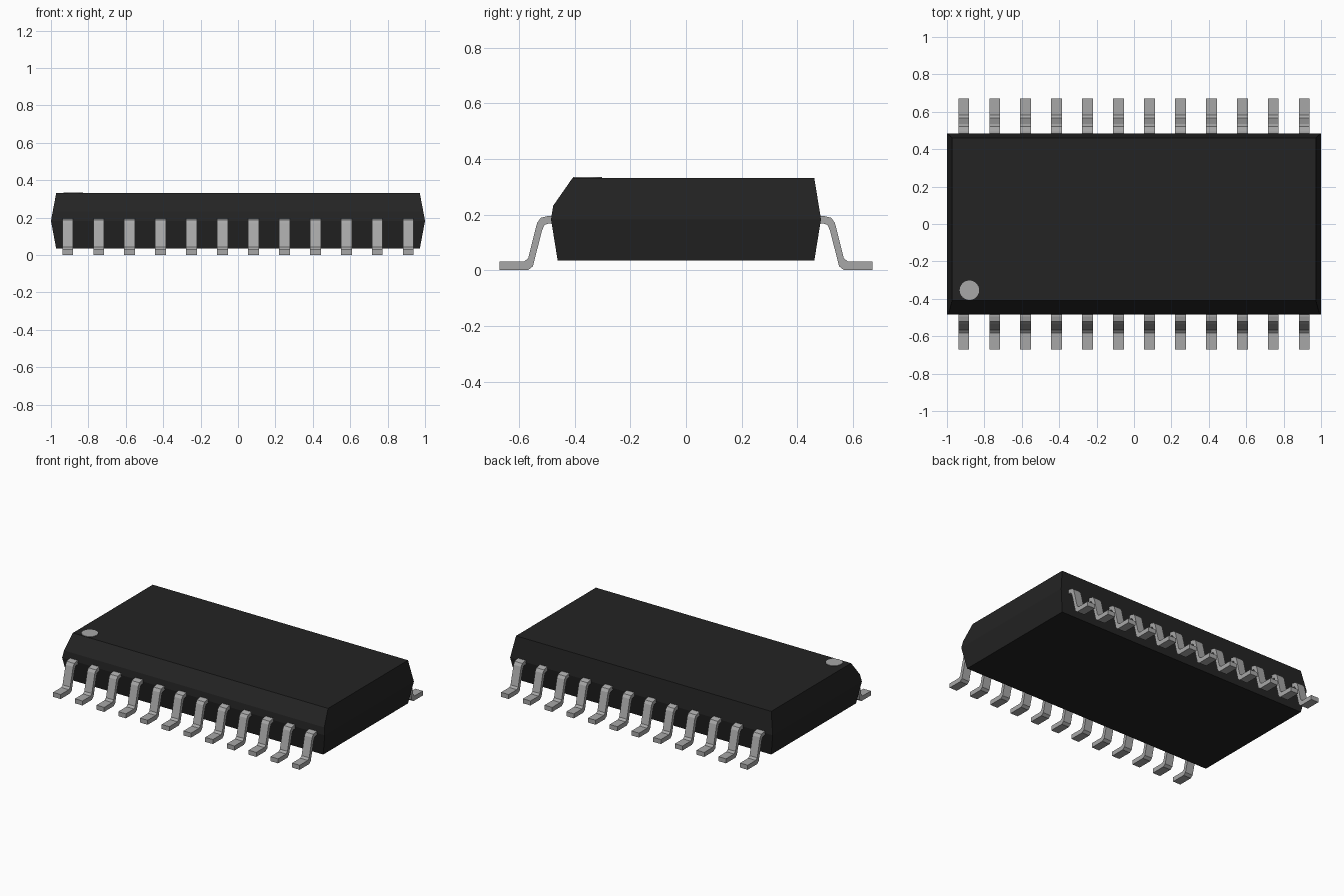
import bpy, bmesh, math
from mathutils import Vector

cube = bpy.data.objects.get("Cube")
if cube:
    bpy.data.objects.remove(cube, do_unlink=True)


def material(name, value):
    m = bpy.data.materials.new(name)
    m.use_nodes = True
    color = (value, value, value, 1)
    m.diffuse_color = color
    m.node_tree.nodes["Principled BSDF"].inputs["Base Color"].default_value = color
    return m


BLACK = material("black plastic", 0.017)
METAL = material("grey metal", 0.39)


def finish(bm, name, mat):
    bmesh.ops.recalc_face_normals(bm, faces=bm.faces[:])
    mesh = bpy.data.meshes.new(name)
    bm.to_mesh(mesh)
    bm.free()
    mesh.materials.append(mat)
    obj = bpy.data.objects.new(name, mesh)
    bpy.context.collection.objects.link(obj)
    return obj


# Package body: two tapered halves meeting at a mid seam
TOP = 0.331
bm = bmesh.new()
rings = []
for hx, hy, z in ((0.972, 0.461, 0.034), (1.0, 0.485, 0.183), (0.972, 0.461, TOP)):
    rings.append([bm.verts.new((sx * hx, sy * hy, z))
                  for sx, sy in ((-1, -1), (1, -1), (1, 1), (-1, 1))])
bm.faces.new(rings[0])
bm.faces.new(rings[2])
for low, high in zip(rings, rings[1:]):
    for i in range(4):
        j = (i + 1) % 4
        bm.faces.new((low[i], low[j], high[j], high[i]))
# Slanted edge along the front that marks the first row
a, b = Vector((0, -0.479, 0.229)), Vector((0, -0.408, TOP))
normal = Vector((0, -(b.z - a.z), b.y - a.y))
cut = bmesh.ops.bisect_plane(bm, geom=bm.verts[:] + bm.edges[:] + bm.faces[:],
                             plane_co=a, plane_no=normal, clear_outer=True)
rim = [e for e in cut["geom_cut"] if isinstance(e, bmesh.types.BMEdge)]
bmesh.ops.holes_fill(bm, edges=rim, sides=0)
finish(bm, "package_body", BLACK)

# Round marker beside the first lead
bm = bmesh.new()
bmesh.ops.create_cone(bm, cap_ends=True, segments=32, radius1=0.052, radius2=0.052, depth=0.006)
bmesh.ops.translate(bm, verts=bm.verts[:], vec=(-0.88, -0.354, TOP))
finish(bm, "first_lead_marker", METAL)

# Gull-wing leads: side profile (distance from centre, height)
PROFILE = [(0.46, 0.195), (0.495, 0.195), (0.522, 0.188), (0.535, 0.17),
           (0.567, 0.043), (0.582, 0.031), (0.67, 0.031), (0.67, 0.0),
           (0.568, 0.0), (0.55, 0.014), (0.517, 0.144), (0.508, 0.163),
           (0.495, 0.167), (0.46, 0.167)]
COUNT, PITCH, WIDTH = 12, 0.1655, 0.058


def lead(name, x, side):
    bm = bmesh.new()
    face = bm.faces.new([bm.verts.new((x - WIDTH / 2, side * y, z)) for y, z in PROFILE])
    ext = bmesh.ops.extrude_face_region(bm, geom=[face], use_keep_orig=True)
    moved = [v for v in ext["geom"] if isinstance(v, bmesh.types.BMVert)]
    bmesh.ops.translate(bm, verts=moved, vec=(WIDTH, 0, 0))
    finish(bm, name, METAL)


for i in range(COUNT):
    x = (i - (COUNT - 1) / 2) * PITCH
    lead(f"front_lead_{i + 1}", x, -1)
    lead(f"back_lead_{i + 1}", x, 1)
